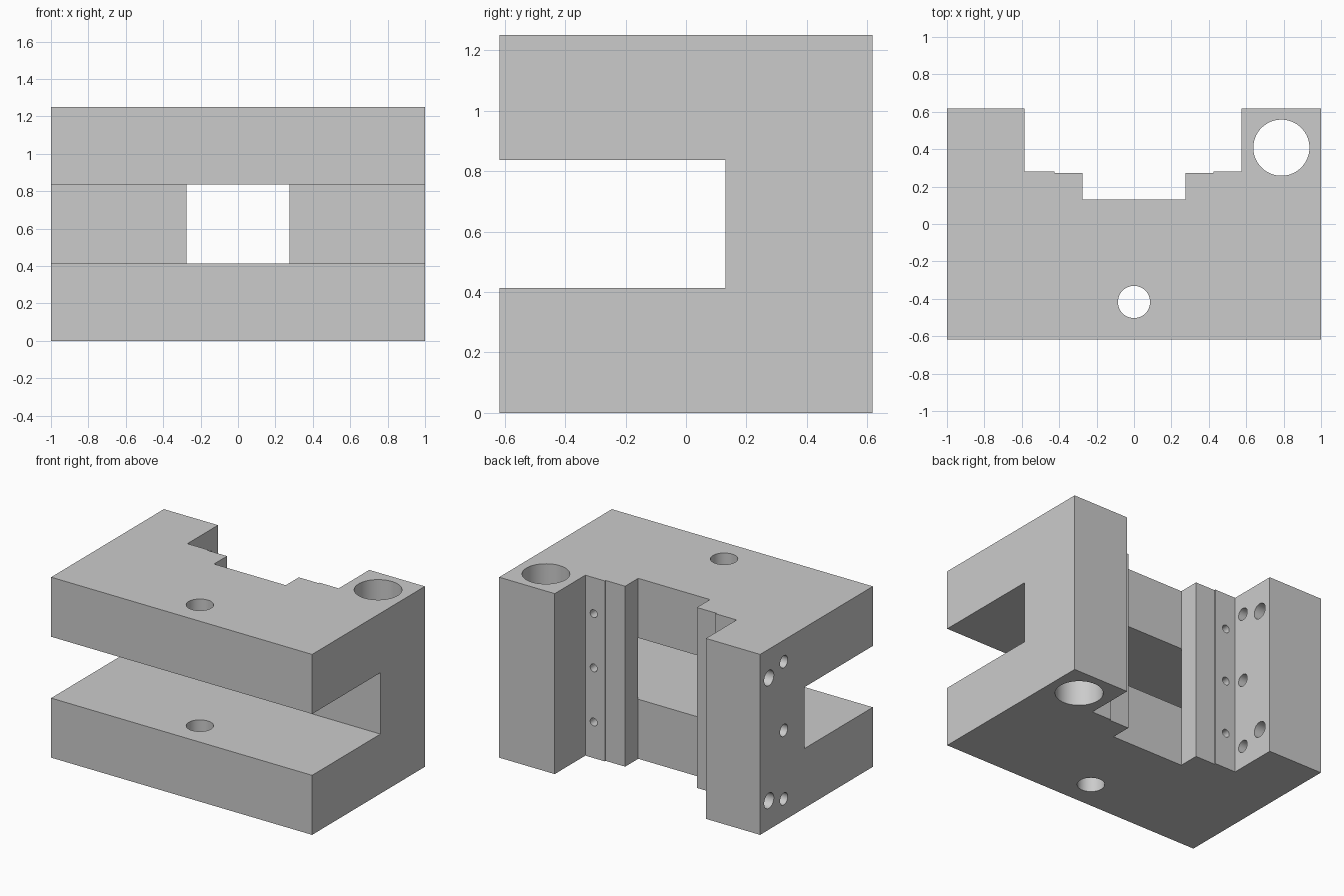
import bpy, bmesh, math
from mathutils import Matrix, Vector

cube = bpy.data.objects.get("Cube")
if cube:
    bpy.data.objects.remove(cube, do_unlink=True)

HEIGHT, DEPTH = 1.25, 0.617
MID = HEIGHT / 2

grey = bpy.data.materials.new("plain_grey")
grey.use_nodes = True
grey.diffuse_color = (0.6, 0.6, 0.6, 1)
grey.node_tree.nodes["Principled BSDF"].inputs["Base Color"].default_value = (0.6, 0.6, 0.6, 1)


def make_object(name, bm):
    bmesh.ops.recalc_face_normals(bm, faces=bm.faces)
    mesh = bpy.data.meshes.new(name)
    bm.to_mesh(mesh)
    bm.free()
    mesh.materials.append(grey)
    obj = bpy.data.objects.new(name, mesh)
    bpy.context.collection.objects.link(obj)
    return obj


def extrude_profile(name, points, height):
    bm = bmesh.new()
    face = bm.faces.new([bm.verts.new((x, y, 0)) for x, y in points])
    new = bmesh.ops.extrude_face_region(bm, geom=[face])["geom"]
    verts = [v for v in new if isinstance(v, bmesh.types.BMVert)]
    bmesh.ops.translate(bm, verts=verts, vec=(0, 0, height))
    return make_object(name, bm)


def add_cylinder(bm, centre, radius, length, axis, segments=48):
    turn = Vector((0, 0, 1)).rotation_difference(Vector(axis)).to_matrix().to_4x4()
    bmesh.ops.create_cone(bm, cap_ends=True, segments=segments, radius1=radius,
                          radius2=radius, depth=length,
                          matrix=Matrix.Translation(centre) @ turn)


def cut(target, cutter):
    cutter.hide_render = True
    mod = target.modifiers.new(cutter.name, "BOOLEAN")
    mod.operation, mod.solver, mod.object = "DIFFERENCE", "EXACT", cutter
    bpy.context.view_layer.objects.active = target
    bpy.ops.object.modifier_apply(modifier=mod.name)
    bpy.data.objects.remove(cutter, do_unlink=True)


# Block with the stepped recess in its back
recess = [(0.574, DEPTH), (0.574, 0.282), (0.425, 0.282), (0.425, 0.273),
          (0.275, 0.273), (0.275, 0.13)]
left_recess = [(-x, y) for x, y in reversed(recess)]
left_recess[-2:] = [(-0.585, 0.282), (-0.585, DEPTH)]
body = extrude_profile("clamp_body",
                       [(-1, -DEPTH), (1, -DEPTH), (1, DEPTH)] + recess
                       + left_recess + [(-1, DEPTH)], HEIGHT)

# Wide slot through the front, opening into the recess
bm = bmesh.new()
slot_back, slot_front = 0.131, -0.8
bmesh.ops.create_cube(bm, size=1, matrix=Matrix.Translation((0, (slot_back + slot_front) / 2, MID))
                      @ Matrix.Diagonal((2.4, slot_back - slot_front, 0.425, 1)))
cut(body, make_object("slot_cutter", bm))

# Round holes
bm = bmesh.new()
add_cylinder(bm, (0.788, 0.408, MID), 0.15, 2, (0, 0, 1), 96)
add_cylinder(bm, (0, -0.417, MID), 0.086, 2, (0, 0, 1), 64)
for dz in (-0.475, 0, 0.475):          # side screw holes
    add_cylinder(bm, (-0.8, 0.357, MID + dz), 0.042, 0.6, (1, 0, 0))
for dz in (-0.425, 0.425):             # side dowel holes
    add_cylinder(bm, (-0.8, 0.52, MID + dz), 0.053, 0.6, (1, 0, 0))
for side in (-1, 1):                   # blind holes in the ledges
    for dz in (-0.375, 0, 0.375):
        add_cylinder(bm, (side * 0.51, 0.282, MID + dz), 0.027, 0.2, (0, 1, 0), 32)
cut(body, make_object("hole_cutter", bm))

# Smooth hole walls, crisp edges
bpy.ops.object.select_all(action="DESELECT")
body.select_set(True)
bpy.context.view_layer.objects.active = body
bpy.ops.object.shade_smooth_by_angle(angle=math.radians(30))
